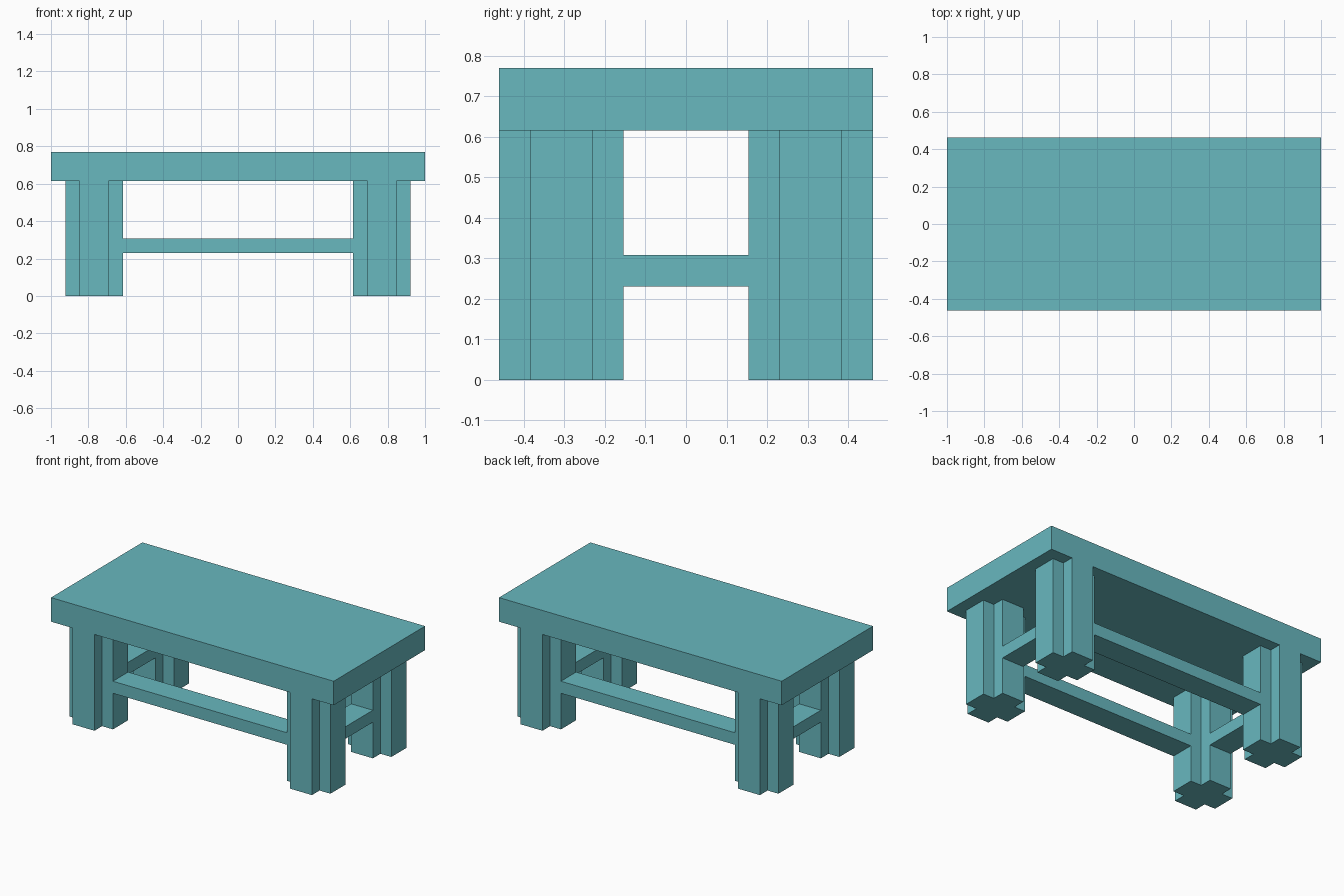
import bpy
import bmesh

cube = bpy.data.objects.get("Cube")
if cube:
    bpy.data.objects.remove(cube, do_unlink=True)

U = 1 / 13  # design module: the table is 26 x 12 x 10 modules

teal = bpy.data.materials.new("teal")
teal.use_nodes = True
colour = (0.138, 0.479, 0.521, 1)
teal.diffuse_color = colour
teal.node_tree.nodes["Principled BSDF"].inputs["Base Color"].default_value = colour


def prism(name, outline, z0, z1):
    """Extrude a counter-clockwise outline, in modules, from z0 to z1."""
    bm = bmesh.new()
    base = bm.faces.new([bm.verts.new((x * U, y * U, z0 * U)) for x, y in outline])
    grown = bmesh.ops.extrude_face_region(bm, geom=[base], use_keep_orig=True)
    top = [g for g in grown["geom"] if isinstance(g, bmesh.types.BMVert)]
    bmesh.ops.translate(bm, verts=top, vec=(0, 0, (z1 - z0) * U))
    bmesh.ops.recalc_face_normals(bm, faces=bm.faces)
    mesh = bpy.data.meshes.new(name)
    bm.to_mesh(mesh)
    bm.free()
    mesh.materials.append(teal)
    obj = bpy.data.objects.new(name, mesh)
    bpy.context.collection.objects.link(obj)
    return obj


def box(name, cx, cy, hx, hy, z0, z1):
    corners = [(-1, -1), (1, -1), (1, 1), (-1, 1)]
    return prism(name, [(cx + sx * hx, cy + sy * hy) for sx, sy in corners], z0, z1)


# Tabletop slab
box("tabletop", 0, 0, 13, 6, 8, 10)

# Legs with a plus-shaped section
quarter = [(2, -1), (2, 1), (1, 1)]
plus = []
for turn in range(4):
    plus += quarter
    quarter = [(-y, x) for x, y in quarter]

for side, sx in (("left", 1), ("right", -1)):
    for end, sy in (("front", -1), ("back", 1)):
        prism(f"{end}_{side}_leg", [(sx * 10 + x, sy * 4 + y) for x, y in plus], 0, 8)

# Stretchers joining the legs
for end, sy in (("front", -1), ("back", 1)):
    box(f"{end}_stretcher", 0, sy * 4, 8, 1, 3, 4)
for side, sx in (("left", 1), ("right", -1)):
    box(f"{side}_stretcher", sx * 10, 0, 1, 2, 3, 4)
